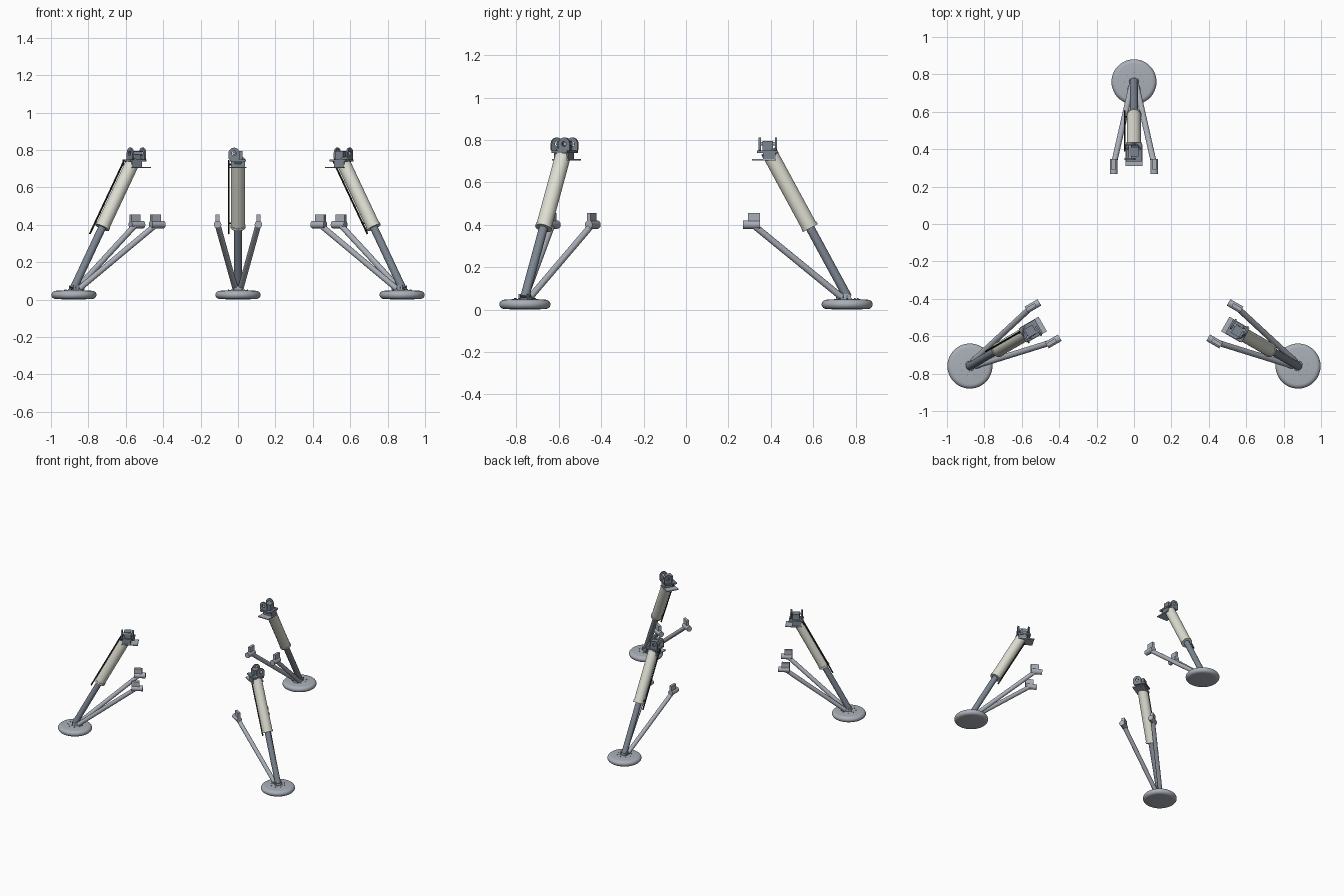
import bpy, bmesh, math
from mathutils import Vector, Matrix

cube = bpy.data.objects.get("Cube")
if cube:
    bpy.data.objects.remove(cube)


def material(name, rgb):
    m = bpy.data.materials.new(name)
    m.use_nodes = True
    m.diffuse_color = (*rgb, 1)
    m.node_tree.nodes["Principled BSDF"].inputs["Base Color"].default_value = (*rgb, 1)
    return m


GREY = material("light grey metal", (0.40, 0.43, 0.48))
STEEL = material("blue steel", (0.20, 0.235, 0.28))
CREAM = material("cream paint", (0.72, 0.72, 0.64))
BLACK = material("black hose", (0.02, 0.02, 0.022))

CENTRE = Vector((0, -0.253, 0))
# Each leg is the rear one turned about the common centre
LEGS = {"rear": 0, "right": 120, "left": -120}
parts = []


def make_mesh(name, bm, mat):
    bmesh.ops.recalc_face_normals(bm, faces=bm.faces[:])
    me = bpy.data.meshes.new(name)
    bm.to_mesh(me)
    bm.free()
    me.materials.append(mat)
    return me


def finish(name, bm, mat, smooth=True):
    parts.append((name, make_mesh(name, bm, mat), smooth))


def place(name, mesh, matrix, smooth):
    ob = bpy.data.objects.new(name, mesh)
    bpy.context.collection.objects.link(ob)
    ob.matrix_world = matrix
    if smooth:
        bpy.ops.object.select_all(action="DESELECT")
        ob.select_set(True)
        bpy.context.view_layer.objects.active = ob
        bpy.ops.object.shade_smooth_by_angle(angle=math.radians(35))


def add_tube(bm, a, b, r, sides=20):
    a, b = Vector(a), Vector(b)
    turn = (b - a).to_track_quat("Z", "Y").to_matrix().to_4x4()
    bmesh.ops.create_cone(bm, cap_ends=True, segments=sides, radius1=r, radius2=r,
                          depth=(b - a).length,
                          matrix=Matrix.Translation((a + b) / 2) @ turn)


def tubes(name, mat, *specs):
    bm = bmesh.new()
    for spec in specs:
        add_tube(bm, *spec)
    finish(name, bm, mat)


def boxes(name, mat, *specs):
    bm = bmesh.new()
    for centre, size in specs:
        bmesh.ops.create_cube(bm, size=1, matrix=Matrix.Translation(centre) @ Matrix.Diagonal((*size, 1)))
    finish(name, bm, mat, False)


def lathe(name, mat, profile, centre, steps=48):
    bm = bmesh.new()
    verts = [bm.verts.new((r, 0, z)) for r, z in profile]
    edges = [bm.edges.new(p) for p in zip(verts, verts[1:])]
    bmesh.ops.spin(bm, geom=verts + edges, cent=(0, 0, 0), axis=(0, 0, 1),
                   angle=math.tau, steps=steps, use_duplicate=False)
    bmesh.ops.remove_doubles(bm, verts=bm.verts[:], dist=0.0001)
    bmesh.ops.translate(bm, verts=bm.verts[:], vec=centre)
    finish(name, bm, mat)


def lug(name, mat, y, x, half=0.03, base=0.745, eye=0.782, hole=0.012, thick=0.01):
    """Upright plate with a rounded top and a pin hole through it."""
    n = 24
    bm = bmesh.new()
    rings = []
    for yy in (y - thick / 2, y + thick / 2):
        outer, inner = [], []
        for i in range(n):
            a = math.tau * (i + 0.5) / n
            c, s = math.cos(a), math.sin(a)
            if s > 0:
                ox, oz = half * c, eye + half * s
            else:
                k = 1 / max(abs(c), abs(s))
                ox, oz = half * c * k, eye + (eye - base) * s * k
            outer.append(bm.verts.new((x + ox, yy, oz)))
            inner.append(bm.verts.new((x + hole * c, yy, eye + hole * s)))
        rings.append((outer, inner))
    (o1, i1), (o2, i2) = rings
    for i in range(n):
        j = (i + 1) % n
        for p, q in ((o1, i1), (o2, i2), (o1, o2), (i1, i2)):
            bm.faces.new((p[i], p[j], q[j], q[i]))
    finish(name, bm, mat)


# Foot pad with a fully rounded rim and shallow dome
rim = [(0.0965 + 0.024 * math.cos(a), 0.025 + 0.022 * math.sin(a))
       for a in (math.pi * (k / 12 - 0.5) for k in range(13))]
lathe("foot_pad", GREY, [(0, 0), (0.05, 0.001)] + rim + [(0.05, 0.050), (0, 0.051)], (0, 0.76, 0))
around = [Vector((0.05 * math.cos(k * math.tau / 8), 0.76 + 0.05 * math.sin(k * math.tau / 8), 0.048))
          for k in range(8)]
tubes("pad_bolts", STEEL, *[(p, p + Vector((0, 0, 0.006)), 0.003, 6) for p in around])

# Ankle joint
boxes("ankle_bracket", GREY, ((0, 0.755, 0.053), (0.05, 0.055, 0.006)),
      ((0.021, 0.76, 0.063), (0.006, 0.034, 0.022)), ((-0.021, 0.76, 0.063), (0.006, 0.034, 0.022)),
      ((0, 0.722, 0.061), (0.042, 0.03, 0.022)))
tubes("ankle_pin", STEEL, ((-0.028, 0.76, 0.064), (0.028, 0.76, 0.064), 0.006, 12))

# Main shock strut: piston, sleeve and collars
foot, top = Vector((0, 0.763, 0.058)), Vector((0, 0.389, 0.748))
axis = (top - foot).normalized()
low = Vector((0, 0.583, 0.39))
tubes("piston", STEEL, (foot, low + axis * 0.03, 0.021))
tubes("sleeve", CREAM, (low, top - axis * 0.02, 0.037, 28))
tubes("sleeve_collar", CREAM, (low - axis * 0.006, low + axis * 0.008, 0.040, 28))
tubes("sleeve_cap", STEEL, (top - axis * 0.03, top, 0.038, 28))

# Upper mount: flange, plate, pinned lugs and centre block
boxes("mount_flange", GREY, ((0, 0.368, 0.706), (0.09, 0.115, 0.007)))
boxes("mount_plate", STEEL, ((0, 0.385, 0.744), (0.085, 0.1, 0.012)),
      ((0, 0.392, 0.725), (0.076, 0.06, 0.04)))
boxes("mount_block", STEEL, ((0, 0.386, 0.772), (0.05, 0.05, 0.046)))
for label, y in (("inner", 0.348), ("outer", 0.424)):
    lug("mount_lug_" + label, STEEL, y, -0.021)
tubes("mount_pin", GREY, ((-0.021, 0.352, 0.782), (-0.021, 0.42, 0.782), 0.008, 12))

# Side braces with swivel ends
for label, s in (("a", -1), ("b", 1)):
    end = Vector((s * 0.109, 0.315, 0.401))
    tubes("brace_" + label, GREY, ((s * 0.014, 0.735, 0.058), end, 0.0155, 16))
    tubes("brace_swivel_" + label, GREY, ((end.x, 0.268, 0.401), (end.x, 0.348, 0.401), 0.02, 18))
    boxes("brace_tab_" + label, GREY, ((end.x, 0.32, 0.43), (0.02, 0.056, 0.052)))

# Place every part once per leg
HOSE_SHIFT = Vector((-0.05, 0, 0))
hose_top, hose_low = low.lerp(top, 0.99), low - axis * 0.044
for leg, angle in LEGS.items():
    spin = (Matrix.Translation(CENTRE) @ Matrix.Rotation(math.radians(angle), 4, "Z")
            @ Matrix.Translation(-CENTRE))
    for name, mesh, smooth in parts:
        place(f"{leg}_{name}", mesh.copy(), spin, smooth)

    # Hose and clips, always on the same side of the whole set
    bm = bmesh.new()
    add_tube(bm, spin @ hose_top + HOSE_SHIFT, spin @ hose_low + HOSE_SHIFT, 0.005, 10)
    for t in (0.05, 0.93):
        p = spin @ low.lerp(top, t)
        add_tube(bm, p, p + HOSE_SHIFT, 0.005, 8)
    place(f"{leg}_hose", make_mesh("hose", bm, BLACK), Matrix.Identity(4), True)
